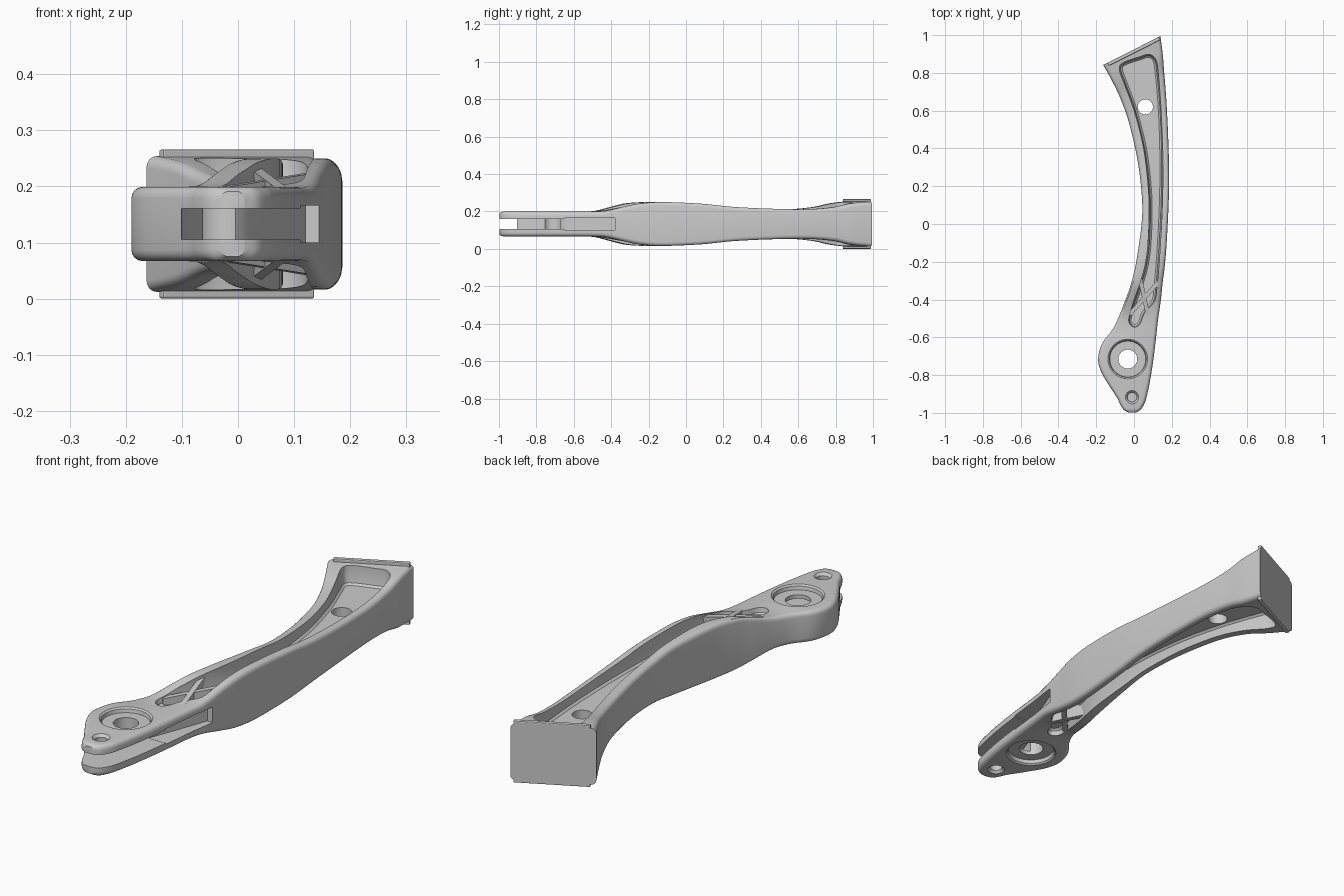
import bpy, bmesh, math
from mathutils import Vector

if "Cube" in bpy.data.objects:
    bpy.data.objects.remove(bpy.data.objects["Cube"])

C = 0.133  # mid-plane height; the arm is symmetric about it


def make(name, bm):
    bmesh.ops.recalc_face_normals(bm, faces=bm.faces[:])
    me = bpy.data.meshes.new(name)
    bm.to_mesh(me)
    bm.free()
    ob = bpy.data.objects.new(name, me)
    bpy.context.collection.objects.link(ob)
    return ob


def loft(name, rings):
    bm = bmesh.new()
    loops = [[bm.verts.new(p) for p in r] for r in rings]
    for a, b in zip(loops, loops[1:]):
        for i in range(len(a)):
            j = (i + 1) % len(a)
            bm.faces.new((a[i], a[j], b[j], b[i]))
    bm.faces.new(loops[0])
    bm.faces.new(loops[-1])
    return make(name, bm)


def spline(pts, n, closed=False):
    """Catmull-Rom through tuples of any size."""
    m, out = len(pts), []
    pick = lambda i: pts[i % m] if closed else pts[max(0, min(m - 1, i))]
    for i in range(m if closed else m - 1):
        p, q, r, s = (pick(i + k) for k in (-1, 0, 1, 2))
        for k in range(n):
            t = k / n
            out.append(tuple(0.5 * (2*b + (c - a)*t + (2*a - 5*b + 4*c - d)*t*t
                       + (3*b - a - 3*c + d)*t**3) for a, b, c, d in zip(p, q, r, s)))
    return out if closed else out + [pts[-1]]


def inset(pts, d):
    """Move a counter-clockwise outline inward."""
    out = []
    for i, p in enumerate(pts):
        a, b = pts[i - 1], pts[(i + 1) % len(pts)]
        t = Vector((b[0] - a[0], b[1] - a[1])).normalized()
        out.append((p[0] - t.y * d, p[1] + t.x * d))
    return out


def at(pts, z):
    return [(p[0], p[1], z) for p in pts]


def circle(x, y, r, n=40):
    return [(x + r * math.cos(2*math.pi*k/n), y + r * math.sin(2*math.pi*k/n)) for k in range(n)]


def cut(target, cutter):
    cutter.hide_render = True
    m = target.modifiers.new("cut", 'BOOLEAN')
    m.operation, m.solver, m.object = 'DIFFERENCE', 'EXACT', cutter
    bpy.context.view_layer.objects.active = target
    bpy.ops.object.modifier_apply(modifier=m.name)
    bpy.data.objects.remove(cutter)


# Arm body: left x, y, right x, y, half thickness
stations = [
    (-.03, -.998, .01, -.998, .058), (-.055, -.983, .035, -.983, .065),
    (-.073, -.955, .053, -.955, .066), (-.09, -.92, .066, -.92, .066),
    (-.135, -.85, .085, -.83, .066), (-.175, -.78, .095, -.77, .066),
    (-.19, -.715, .105, -.70, .066), (-.17, -.635, .117, -.60, .066),
    (-.115, -.56, .128, -.50, .066), (-.08, -.49, .14, -.42, .071),
    (-.045, -.40, .152, -.31, .095), (-.02, -.33, .163, -.22, .111),
    (.01, -.21, .173, -.10, .117), (.04, 0, .183, .10, .108),
    (.042, .14, .186, .26, .092), (.02, .33, .181, .46, .082),
    (-.025, .53, .171, .66, .079), (-.07, .66, .16, .80, .09),
    (-.115, .755, .153, .89, .11), (-.163, .842, .14, .995, .121)]


def section(s):
    a, b, h = Vector(s[0:2]), Vector(s[2:4]), s[4]
    u, w = (b - a).normalized(), (b - a).length / 2
    mid, r = (a + b) / 2, min(.02, w * .6)
    ring = []
    for q, (sx, sz) in enumerate(((1, 1), (-1, 1), (-1, -1), (1, -1))):
        for k in range(5):
            t = math.pi / 2 * (q + k / 4)
            p = mid + u * (sx * (w - r) + r * math.cos(t))
            ring.append((p.x, p.y, C + sz * (h - r) + r * math.sin(t)))
    return ring


arm = loft("arm_body", [section(s) for s in spline(stations, 5)])

# Long pocket on both faces, with sloped walls and a web in the middle
pocket = spline([
    (-.078, .82), (-.05, .74), (0, .6), (.05, .4), (.075, .2), (.08, .05),
    (.07, -.15), (.04, -.29), (-.02, -.46), (-.03, -.52), (0, -.55), (.035, -.53),
    (.06, -.47), (.11, -.41), (.122, -.33), (.137, -.15), (.15, .1), (.153, .35),
    (.145, .6), (.128, .8), (.115, .87), (.08, .898), (.03, .885), (-.055, .855)], 5, True)
for s in (1, -1):
    cut(arm, loft("pocket_cutter", [at(inset(pocket, .016), C + s * .038),
                                    at(inset(pocket, .007), C + s * .046),
                                    at(inset(pocket, 0), C + s * .085),
                                    at(pocket, C + s * .3)]))
    # Bearing recess and small chamfer around the tip hole
    cut(arm, loft("recess_cutter", [at(circle(-.033, -.715, .095), C + s * .045),
                                    at(circle(-.033, -.715, .098), C + s * .06),
                                    at(circle(-.033, -.715, .106), C + s * .067),
                                    at(circle(-.033, -.715, .106), C + s * .2)]))
    cut(arm, loft("chamfer_cutter", [at(circle(-.01, -.917, .024), C + s * .054),
                                     at(circle(-.01, -.917, .036), C + s * .067),
                                     at(circle(-.01, -.917, .036), C + s * .2)]))

# Through holes
for x, y, r in ((-.033, -.715, .05), (-.01, -.917, .025), (.06, .62, .04)):
    cut(arm, loft("hole_cutter", [at(circle(x, y, r), C - .3), at(circle(x, y, r), C + .3)]))

# Fork slot, open at the tip and the right side, with a taller rear step
slot = [(-.3, -1.1), (-.3, -.93), (-.105, -.93), (-.09, -.83), (-.05, -.72),
        (.02, -.65), (.07, -.52), (.12, -.38), (.3, -.38), (.3, -1.1)]
step = [(.02, -.65), (.07, -.52), (.12, -.38), (.31, -.38), (.31, -.65)]
for pts, h in ((slot, .028), (step, .033)):
    cut(arm, loft("slot_cutter", [at(pts, C - h), at(pts, C + h)]))

# Crossed ribs at the narrow end of each pocket
ribs = []
for s in (1, -1):
    for a, b, ha, hb in (((-.025, -.48), (.135, -.30), .066, .092),
                         ((.078, -.50), (.03, -.28), .064, .1)):
        a, b = Vector(a), Vector(b)
        n = Vector((a.y - b.y, b.x - a.x)).normalized() * .011
        rings = []
        for p, h in ((a, ha), (b, hb)):
            l, r = p - n, p + n
            rings.append([(l.x, l.y, C + s * .035), (r.x, r.y, C + s * .035),
                          (r.x, r.y, C + s * h), (l.x, l.y, C + s * h)])
        ribs.append(loft("cross_rib", rings))

# Mounting plate on the slanted end, standing proud above and below
a, b = Vector((-.163, .842)), Vector((.14, .995))
d = (b - a).normalized()
back = Vector((d.y, -d.x)) * .018
lo, hi = a + d * .024, b - d * .012
foot = [lo, hi, hi + back, lo + back]
plate = loft("end_plate", [at(foot, C - .133), at(foot, C + .133)])
bev = plate.modifiers.new("soft_edges", 'BEVEL')
bev.width, bev.segments = .004, 2

# Smooth shading with sharp edges kept
bpy.ops.object.select_all(action='DESELECT')
arm.select_set(True)
bpy.context.view_layer.objects.active = arm
bpy.ops.object.shade_smooth_by_angle(angle=math.radians(30))
